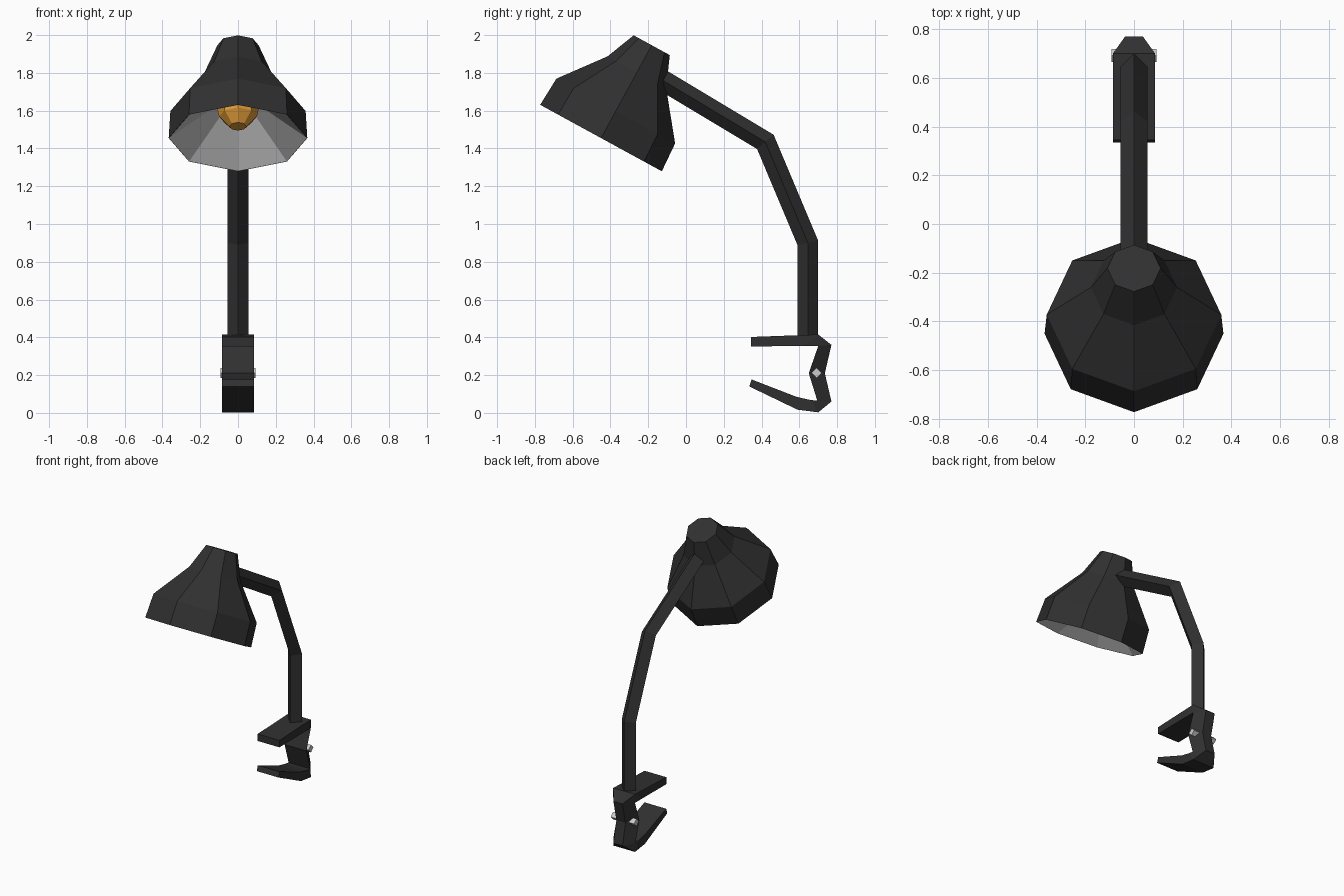
import bpy, bmesh, math
from mathutils import Vector

if "Cube" in bpy.data.objects:
    bpy.data.objects.remove(bpy.data.objects["Cube"])


def material(name, color):
    m = bpy.data.materials.new(name)
    m.diffuse_color = (*color, 1)
    m.use_nodes = True
    m.node_tree.nodes["Principled BSDF"].inputs["Base Color"].default_value = m.diffuse_color
    return m


BLACK = material("black paint", (0.03, 0.03, 0.03))
AMBER = material("amber glass", (0.75, 0.33, 0.04))
WHITE = material("white enamel", (0.8, 0.8, 0.8))


def finish(name, bm, mat=None, recalc=True):
    if recalc:
        bmesh.ops.recalc_face_normals(bm, faces=bm.faces)
    me = bpy.data.meshes.new(name)
    bm.to_mesh(me)
    bm.free()
    ob = bpy.data.objects.new(name, me)
    bpy.context.collection.objects.link(ob)
    if mat:
        me.materials.append(mat)
    return ob


def bridge(bm, rings):
    for a, b in zip(rings, rings[1:]):
        n = len(a)
        for i in range(n):
            bm.faces.new((a[i], a[(i + 1) % n], b[(i + 1) % n], b[i]))


def lathe(name, profile, mat, cap_start=False, cap_end=False, sides=8):
    """Eight-sided turned part; profile is (height, radius) on the head axis."""
    bm = bmesh.new()
    rings = []
    for h, r in profile:
        rings.append([bm.verts.new((r * math.cos(2 * math.pi * i / sides),
                                    r * math.sin(2 * math.pi * i / sides), h))
                      for i in range(sides)])
    bridge(bm, rings)
    if cap_start:
        bm.faces.new(rings[0][::-1])
    if cap_end:
        bm.faces.new(rings[-1])
    ob = finish(name, bm, mat, recalc=False)
    ob.location = (0, -0.45, 1.455)
    ob.rotation_euler = (-0.5, 0, 0)
    return ob


# Lamp head: outer shade, white reflector cone and bulb
lathe("shade", [(0, 0.367), (0.163, 0.358), (0.396, 0.177), (0.56, 0.109)],
      BLACK, cap_end=True)
lathe("reflector", [(0.215, 0.09), (0, 0.366)], WHITE, cap_start=False)
lathe("bulb", [(0.07, 0.045), (0.13, 0.1), (0.2, 0.115), (0.26, 0.08)],
      AMBER, cap_start=True, cap_end=True)

# Bent arm: diamond section swept with mitred joints
path = [Vector(p) for p in ((0, 0.645, 0.40), (0, 0.645, 0.90),
                            (0, 0.42, 1.435), (0, -0.13, 1.765))]
H = 0.055
bm = bmesh.new()
rings = []
for i, p in enumerate(path):
    d_in = (p - path[max(i - 1, 0)]).normalized()
    d_out = (path[min(i + 1, len(path) - 1)] - p).normalized()
    t = (d_in + d_out).normalized()
    n = Vector((0, t.z, -t.y))
    cosine = t.dot(d_out if d_out.length else d_in)
    side = Vector((H, 0, 0))
    rings.append([bm.verts.new(p + o) for o in
                  (n * H / cosine, side, -n * H / cosine, -side)])
bridge(bm, rings)
bm.faces.new(rings[0])
bm.faces.new(rings[-1])
finish("arm", bm, BLACK)

# Clamp: paired outer and inner outline points (y, z), narrower along the back
W, B = 0.086, 0.036
outer = [(0.345, 0.402, W), (0.70, 0.415, W), (0.77, 0.36, B), (0.735, 0.21, B),
         (0.77, 0.06, B), (0.70, 0.003, W), (0.59, 0.017, W), (0.335, 0.14, W)]
inner = [(0.345, 0.352), (0.62, 0.354), (0.70, 0.354), (0.65, 0.21),
         (0.695, 0.065), (0.66, 0.068), (0.585, 0.085), (0.347, 0.177)]
bm = bmesh.new()
rings = []
for (y, z, w), (v, u) in zip(outer, inner):
    rings.append([bm.verts.new(c) for c in
                  ((-w, y, z), (w, y, z), (W, v, u), (-W, v, u))])
bridge(bm, rings)
bm.faces.new(rings[0])
bm.faces.new(rings[-1])
finish("clamp", bm, BLACK)

# Hinge pin: square bar turned on its corner
bm = bmesh.new()
bmesh.ops.create_cube(bm, size=1)
pin = finish("hinge_pin", bm)
pin.scale = (0.186, 0.038, 0.038)
pin.location = (0, 0.692, 0.212)
pin.rotation_euler = (math.radians(45), 0, 0)
